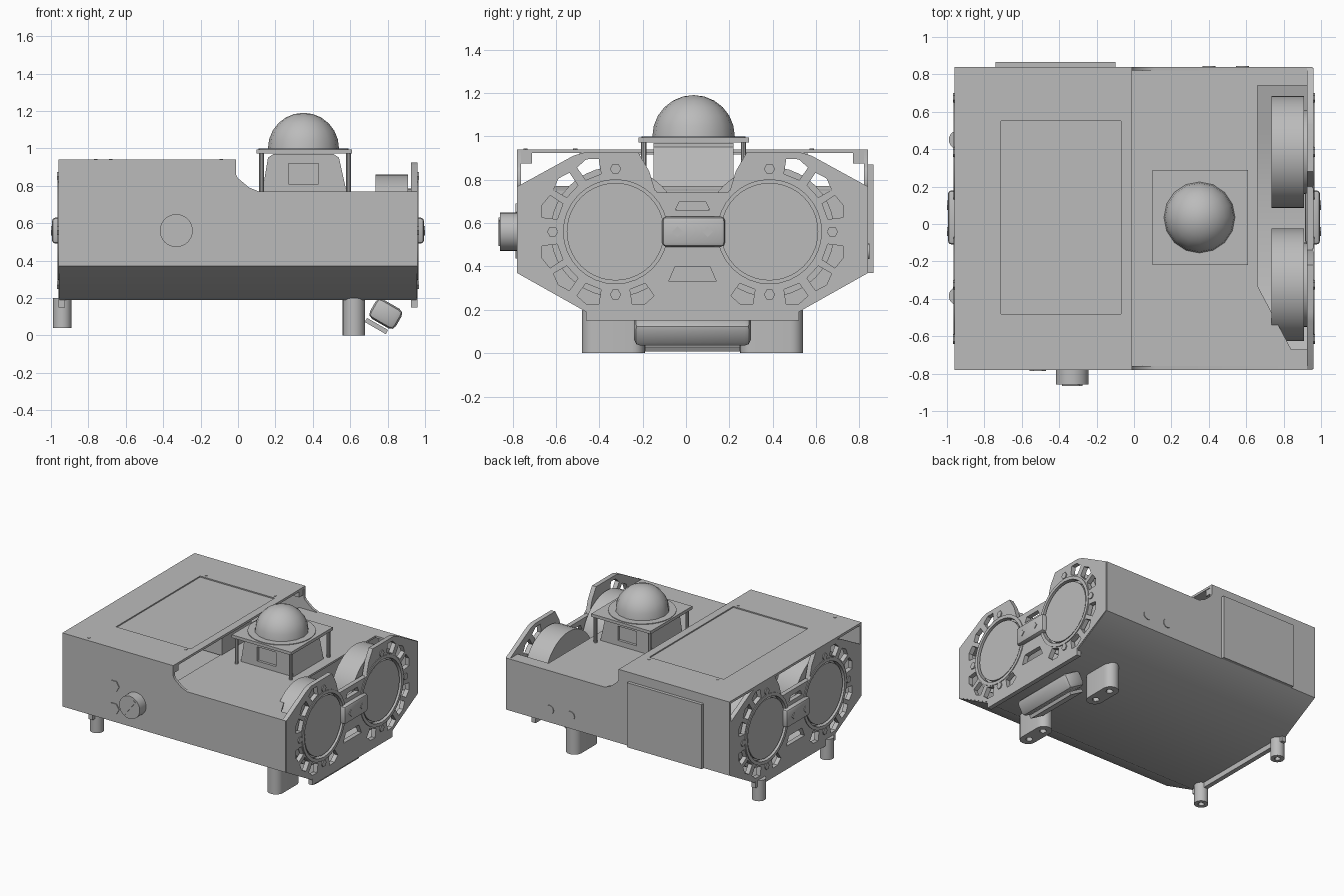
import bpy, bmesh, math
from mathutils import Matrix, Vector

if "Cube" in bpy.data.objects:
    bpy.data.objects.remove(bpy.data.objects["Cube"], do_unlink=True)

grey = bpy.data.materials.new("light grey")
grey.use_nodes = True
COLOUR = (0.5, 0.5, 0.5, 1)
grey.diffuse_color = COLOUR
grey.node_tree.nodes["Principled BSDF"].inputs["Base Color"].default_value = COLOUR

parts = []
MID = 0.03  # middle of the casing in y
# Local sketch plane to world, for extrusion along each axis
PLANES = {
    "x": Matrix(((0, 0, 1, 0), (1, 0, 0, 0), (0, 1, 0, 0), (0, 0, 0, 1))),
    "y": Matrix(((1, 0, 0, 0), (0, 0, 1, 0), (0, 1, 0, 0), (0, 0, 0, 1))),
    "z": Matrix.Identity(4),
}


def finish(name, bm):
    bmesh.ops.recalc_face_normals(bm, faces=bm.faces)
    me = bpy.data.meshes.new(name)
    bm.to_mesh(me)
    bm.free()
    me.materials.clear()
    me.materials.append(grey)
    ob = bpy.data.objects.new(name, me)
    bpy.context.collection.objects.link(ob)
    parts.append(ob)
    return ob


def prism(name, loops, axis, lo, hi):
    """Extrude an outline, with optional hole loops, from lo to hi on an axis."""
    cu = bpy.data.curves.new(name + "_sketch", "CURVE")
    cu.dimensions = "2D"
    cu.fill_mode = "BOTH"
    cu.extrude = abs(hi - lo) / 2
    for loop in loops:
        sp = cu.splines.new("POLY")
        sp.points.add(len(loop) - 1)
        for p, (u, v) in zip(sp.points, loop):
            p.co = (u, v, 0, 1)
        sp.use_cyclic_u = True
    sketch = bpy.data.objects.new(name + "_sketch", cu)
    bpy.context.collection.objects.link(sketch)
    deps = bpy.context.evaluated_depsgraph_get()
    me = bpy.data.meshes.new_from_object(sketch.evaluated_get(deps))
    bm = bmesh.new()
    bm.from_mesh(me)
    bpy.data.objects.remove(sketch, do_unlink=True)
    bpy.data.meshes.remove(me)
    bmesh.ops.remove_doubles(bm, verts=bm.verts, dist=0.0001)
    for f in bm.faces:
        f.material_index = 0
    bm.transform(PLANES[axis] @ Matrix.Translation((0, 0, (lo + hi) / 2)))
    return finish(name, bm)


def box(name, centre, size, tilt=0.0, bevel=0.0, axis="Y"):
    bm = bmesh.new()
    bmesh.ops.create_cube(bm, size=1)
    bm.transform(Matrix.Diagonal((*size, 1)))
    if bevel:
        bmesh.ops.bevel(bm, geom=bm.edges[:], offset=bevel, segments=2, affect="EDGES", profile=0.5)
    bm.transform(Matrix.Translation(centre) @ Matrix.Rotation(tilt, 4, axis))
    return finish(name, bm)


def rect(u0, u1, v0, v1):
    return [(u0, v0), (u1, v0), (u1, v1), (u0, v1)]


def ring(u, v, r, n=32):
    return [(u + r * math.cos(math.tau * i / n), v + r * math.sin(math.tau * i / n)) for i in range(n)]


def stadium(u, v0, v1, r):
    """Long rounded loop along v."""
    arc = [math.pi * i / 12 for i in range(13)]
    top = [(u + r * math.cos(a), v1 - r + r * math.sin(a)) for a in arc]
    return top + [(u - r * math.cos(a), v0 + r - r * math.sin(a)) for a in arc]


def disc(name, axis, u, v, r, lo, hi, n=32):
    return prism(name, [ring(u, v, r, n)], axis, lo, hi)


# Casing: folded bottom pan, stepped side walls, deck and roof
inner = [(0.82, 0.37), (0.515, 0.21), (-0.455, 0.21), (-0.76, 0.37)]
prism("bottom_pan", [[(-0.78, 0.37), (-0.46, 0.19), (0.52, 0.19), (0.84, 0.37)] + inner], "x", -0.955, 0.955)
prism("inner_core", [[(-0.75, 0.75), (0.81, 0.75)] + inner], "x", -0.64, 0.64)
wall = [(-0.96, 0.37), (0.955, 0.37), (0.955, 0.77), (0.11, 0.77), (0.06, 0.79),
        (0, 0.84), (-0.01, 0.86), (-0.01, 0.94), (-0.96, 0.94)]
prism("front_wall", [wall], "y", -0.78, -0.76)
prism("back_wall", [wall], "y", 0.82, 0.84)
prism("deck", [[(-0.05, -0.76), (0.955, -0.76), (0.955, -0.67), (0.84, -0.67), (0.66, -0.33),
                (0.66, 0.74), (0.955, 0.74), (0.955, 0.82), (-0.05, 0.82)]], "z", 0.755, 0.77)
prism("roof", [rect(-0.96, -0.01, -0.76, 0.82), rect(-0.71, -0.07, -0.48, 0.55)], "z", 0.922, 0.94)
prism("roof_panel", [rect(-0.72, -0.06, -0.49, 0.56)], "z", 0.915, 0.931)
box("electronics_box", (-0.32, MID + 0.01, 0.84), (0.56, 0.36, 0.15))
for y in (-0.735, 0.795):
    box("roof_bracket", (-0.04, y, 0.9), (0.05, 0.05, 0.05))
for x, y in ((-0.76, -0.74), (-0.68, 0.58), (-0.09, 0.58), (-0.09, -0.51)):
    disc("roof_screw", "z", x, y, 0.01, 0.935, 0.943, 8)

# Ends: pierced plate, drums, hub and bolts, the same at both ends
half = [(0.49, 0.15), (0.49, 0.2), (0.805, 0.37), (0.805, 0.77), (0.55, 0.91),
        (0.5, 0.925), (0.25, 0.925), (0.2, 0.84), (0.17, 0.74)]
outline = [(MID + d, z) for d, z in half] + [(MID - d, z) for d, z in reversed(half)]
DRUM_OFF, DRUM_Z = 0.355, 0.56


def window(side, angle):
    """Wedge opening beside a drum, angle measured from the outward direction."""
    pts = []
    for r, da in ((0.275, -8), (0.345, -9), (0.36, 0), (0.345, 9), (0.275, 8)):
        a = math.radians(angle + da)
        pts.append((MID + side * (DRUM_OFF + r * math.cos(a)), DRUM_Z + r * math.sin(a)))
    return pts


holes = [[(-0.05, 0.4), (0.11, 0.4), (0.14, 0.33), (-0.08, 0.33)],
         [(-0.05, 0.66), (0.11, 0.66), (0.09, 0.7), (-0.03, 0.7)]]
for side in (-1, 1):
    holes.append(ring(MID + side * DRUM_OFF, DRUM_Z, 0.24))
    holes += [window(side, a) for a in (-112, -68, -43, -20, 20, 43, 68)]

for end, word in ((1, "left"), (-1, "right")):
    prism(word + "_end_plate", [outline] + holes, "x", end * 0.925, end * 0.96)
    for side in (-1, 1):
        y = MID + side * DRUM_OFF
        disc(word + "_drum", "x", y, DRUM_Z, 0.3, end * 0.735, end * 0.91, 40)
        disc(word + "_drum_cap", "x", y, DRUM_Z, 0.225, end * 0.9, end * 0.957, 40)
        prism(word + "_drum_rim", [ring(y, DRUM_Z, 0.265), ring(y, DRUM_Z, 0.24)], "x", end * 0.955, end * 0.966)
        for a in (-90, 0, 90):
            t = math.radians(a)
            disc(word + "_plate_bolt", "x", y + side * 0.29 * math.cos(t), DRUM_Z + 0.29 * math.sin(t),
                 0.026, end * 0.95, end * 0.968, 6)
        disc(word + "_hub_bolt", "x", MID + side * 0.07, DRUM_Z, 0.025, end * 0.98, end * 1.0, 4)
    box(word + "_hub", (end * 0.955, MID + 0.005, DRUM_Z), (0.08, 0.29, 0.14), bevel=0.02)

# Sensor tower: housing, posts, top plate and dome
prism("sensor_housing", [[(0.13, 0.77), (0.58, 0.77), (0.54, 0.95), (0.51, 0.97), (0.19, 0.97), (0.16, 0.95)],
                         rect(0.27, 0.43, 0.81, 0.92)], "y", -0.15, 0.22)
box("sensor_core", (0.35, 0.035, 0.865), (0.2, 0.33, 0.13))
for x in (0.125, 0.59):
    for y in (-0.195, 0.265):
        disc("tower_post", "z", x, y, 0.013, 0.77, 0.98, 10)
prism("tower_plate", [rect(0.1, 0.61, -0.22, 0.29)], "z", 0.972, 0.995)
disc("dome_flange", "z", 0.35, 0.035, 0.24, 0.99, 1.0, 40)
bm = bmesh.new()
bmesh.ops.create_uvsphere(bm, u_segments=16, v_segments=12, radius=0.19)
bmesh.ops.delete(bm, geom=[v for v in bm.verts if v.co.z < -0.01], context="VERTS")
bm.transform(Matrix.Translation((0.35, 0.035, 1.0)))
finish("dome", bm)

# Front knob with its pointer, and hex bolts
disc("knob", "y", -0.33, 0.56, 0.088, -0.858, -0.77)
box("knob_pointer", (-0.33, -0.86, 0.56), (0.15, 0.01, 0.02), tilt=math.radians(-52))
for z in (0.65, 0.475):
    disc("front_bolt", "y", -0.515, z, 0.045, -0.787, -0.77, 6)

# Back access panel and fittings
prism("back_panel", [rect(-0.74, -0.1, 0.37, 0.87)], "y", 0.835, 0.865)
for x in (0.4, 0.58):
    disc("back_fitting", "y", x, 0.47, 0.035, 0.835, 0.846, 16)

# Feet, and the tilted motor slung between the wide ones
for y in (-0.385, 0.45):
    prism("round_foot", [ring(-0.94, y, 0.05, 20), ring(-0.94, y, 0.022, 12)], "z", 0.04, 0.2)
for y0, y1 in ((-0.48, -0.19), (0.25, 0.54)):
    prism("wide_foot", [stadium(0.62, y0, y1, 0.06), ring(0.62, y0 + 0.07, 0.025, 12),
                        ring(0.62, y1 - 0.07, 0.025, 12)], "z", 0, 0.2)
box("motor", (0.79, MID, 0.115), (0.16, 0.54, 0.12), tilt=math.radians(30), bevel=0.03)
box("motor_bar", (0.74, MID, 0.05), (0.13, 0.44, 0.025), tilt=math.radians(30))

# Smooth the round parts and keep edges sharp
bpy.ops.object.select_all(action="DESELECT")
for ob in parts:
    ob.select_set(True)
bpy.context.view_layer.objects.active = parts[0]
bpy.ops.object.shade_smooth_by_angle(angle=math.radians(30))
